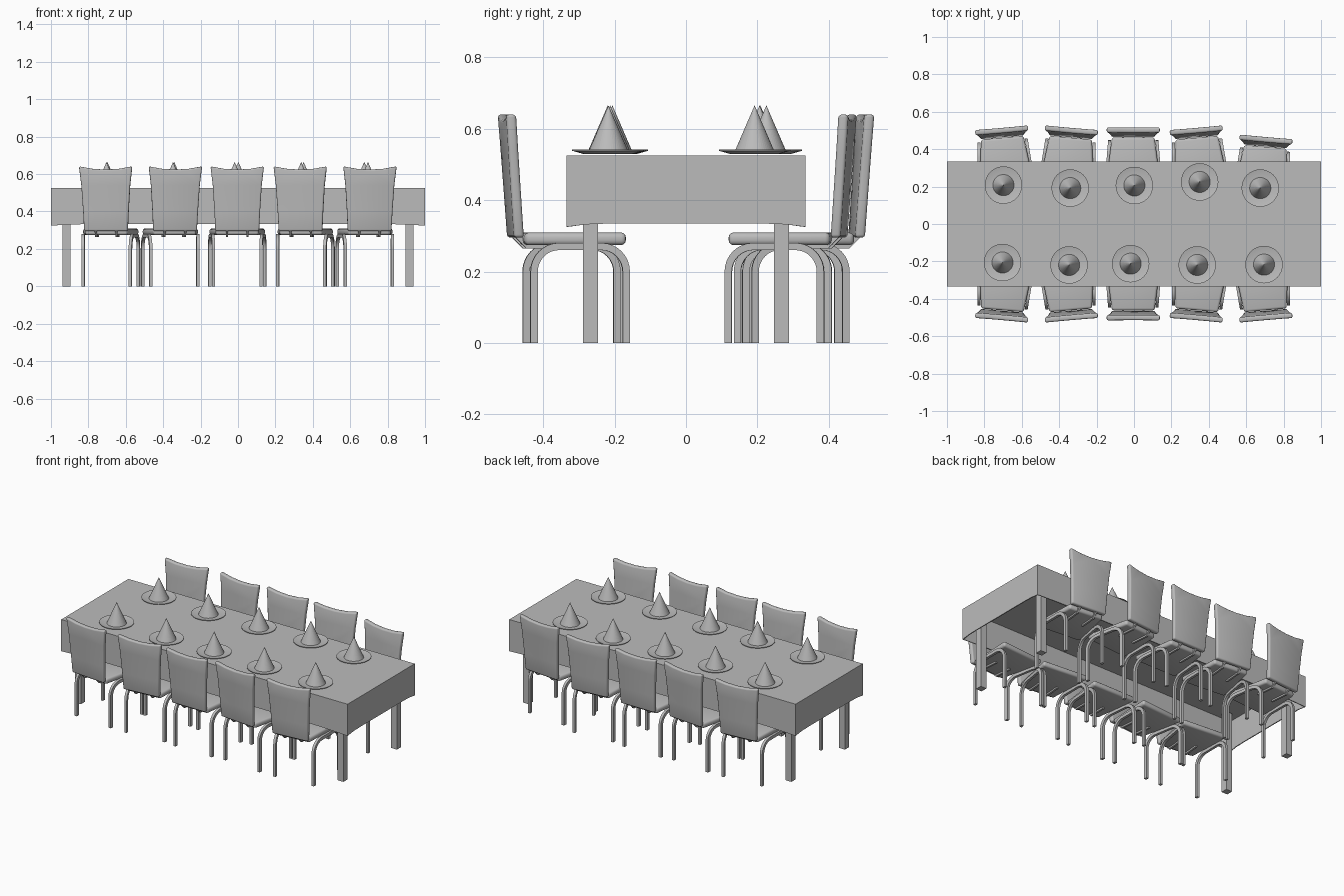
import bpy, bmesh
from math import sin, cos, pi, radians
from mathutils import Matrix, Vector

cube = bpy.data.objects.get("Cube")
if cube:
    bpy.data.objects.remove(cube, do_unlink=True)

grey = bpy.data.materials.new("plain grey")
grey.use_nodes = True
colour = (0.5, 0.5, 0.5, 1)
grey.diffuse_color = colour
grey.node_tree.nodes["Principled BSDF"].inputs["Base Color"].default_value = colour


def finish(name, bm, bevel=0):
    """Turn a bmesh into a mesh, rounding its edges when asked."""
    bmesh.ops.recalc_face_normals(bm, faces=bm.faces)
    if bevel:
        edges = [e for e in bm.edges if e.calc_face_angle(0) > 0.6]
        bmesh.ops.bevel(bm, geom=edges, offset=bevel, segments=3,
                        profile=0.5, affect='EDGES', clamp_overlap=True)
    mesh = bpy.data.meshes.new(name)
    bm.to_mesh(mesh)
    bm.free()
    mesh.materials.append(grey)
    return mesh


def place(name, mesh, matrix=Matrix(), smooth=True):
    obj = bpy.data.objects.new(name, mesh)
    bpy.context.collection.objects.link(obj)
    obj.matrix_world = matrix
    if smooth:
        bpy.ops.object.select_all(action='DESELECT')
        obj.select_set(True)
        bpy.context.view_layer.objects.active = obj
        bpy.ops.object.shade_smooth_by_angle(angle=radians(40))
    return obj


def prism(outline, low, high, to_point):
    """Extrude a 2D outline from low to high; to_point maps (u, v, w) to space."""
    bm = bmesh.new()
    a, b = [[bm.verts.new(to_point(u, v, w)) for u, v in outline] for w in (low, high)]
    bm.faces.new(a)
    bm.faces.new(b)
    for i in range(len(a)):
        j = (i + 1) % len(a)
        bm.faces.new((a[i], a[j], b[j], b[i]))
    return bm


def box(sx, sy, z0, z1):
    half = [(-sx, -sy), (sx, -sy), (sx, sy), (-sx, sy)]
    return prism(half, z0, z1, lambda u, v, w: (u, v, w))


def lathe(profile, sides):
    """Spin (radius, z) points around z."""
    bm = bmesh.new()
    verts = [bm.verts.new((r, 0, z)) for r, z in profile]
    edges = [bm.edges.new(pair) for pair in zip(verts, verts[1:])]
    bmesh.ops.spin(bm, geom=verts + edges, cent=(0, 0, 0), axis=(0, 0, 1),
                   angle=2 * pi, steps=sides)
    bmesh.ops.remove_doubles(bm, verts=bm.verts, dist=0.0001)
    return bm


# Tablecloth: open shell with gently arched hems
LENGTH, WIDTH, TOP, HEM = 1.0, 0.335, 0.525, 0.325
corners = [Vector(c) for c in ((-LENGTH, -WIDTH), (LENGTH, -WIDTH), (LENGTH, WIDTH), (-LENGTH, WIDTH))]
bm = bmesh.new()
upper, lower = [], []
STEPS = 12
for k in range(4):
    for i in range(STEPS):
        t = i / STEPS
        x, y = corners[k].lerp(corners[(k + 1) % 4], t)
        upper.append(bm.verts.new((x, y, TOP)))
        lower.append(bm.verts.new((x, y, HEM + 0.009 * min(1, 3 * sin(pi * t)))))
bm.faces.new(upper)
for i in range(len(upper)):
    j = (i + 1) % len(upper)
    bm.faces.new((lower[i], lower[j], upper[j], upper[i]))
cloth = place("tablecloth", finish("tablecloth", bm), smooth=False)
shell = cloth.modifiers.new("thickness", 'SOLIDIFY')
shell.thickness = 0.006
shell.offset = -1

# Table legs
leg_mesh = finish("table_leg", box(0.021, 0.021, 0, TOP - 0.01))
for sx in (-1, 1):
    for sy in (-1, 1):
        place("table_leg", leg_mesh, Matrix.Translation((sx * 0.917, sy * 0.267, 0)), False)

# Chair seat: wider at the front (-y)
seat_outline = [(-0.15, -0.122), (0.15, -0.122), (0.114, 0.16), (-0.114, 0.16)]
seat = finish("seat", prism(seat_outline, 0.274, 0.309, lambda u, v, w: (u, v, w)), 0.013)

# Chair back: flared panel with a dipped top, leaning backwards
side = [(0.117, 0.295), (0.122, 0.4), (0.131, 0.54), (0.143, 0.641), (0.07, 0.628)]
back_outline = side + [(0, 0.624)] + [(-x, z) for x, z in reversed(side)]
backrest = finish("backrest", prism(back_outline, 0.162, 0.19,
                                    lambda u, v, w: (u, w + 0.07 * (v - 0.295), v)), 0.009)


# Chair side frame: one bent bar forming front and back legs
def arch(front, back, top, radius, steps=8):
    pts = [(front, 0)]
    for c, start in ((front + radius, pi), (back - radius, pi / 2)):
        for i in range(steps + 1):
            a = start - i / steps * pi / 2
            pts.append((c + radius * cos(a), top - radius + radius * sin(a)))
    return pts + [(back, 0)]


bar_outline = arch(-0.132, 0.145, 0.28, 0.08) + arch(-0.112, 0.125, 0.26, 0.06)[::-1]
frames = [finish("leg_frame", prism(bar_outline, -0.008, 0.008,
                                    lambda u, v, w: (s * (0.138 - 0.08 * u + w), u, v)))
          for s in (-1, 1)]

# Bracket rods joining seat and back
rod_outline = [(0.04, 0.264), (0.15, 0.264), (0.185, 0.3), (0.17, 0.305), (0.145, 0.275), (0.04, 0.275)]
rods = [finish("back_bracket", prism(rod_outline, s * 0.055 - 0.006, s * 0.055 + 0.006,
                                     lambda u, v, w: (w, u, v))) for s in (-1, 1)]

# Place settings: shallow plate and folded napkin cone
plate = finish("plate", lathe([(0, 0.529), (0.068, 0.529), (0.1, 0.538), (0.1, 0.541),
                               (0.068, 0.534), (0, 0.534)], 32))
napkin = finish("napkin", lathe([(0, 0.533), (0.057, 0.533), (0, 0.665)], 48))

# Rows of chairs and settings: x, back y, turn, plate positions
rows = [(-0.69, 0.302, 5, (-0.698, 0.208), (-0.703, -0.206)),
        (-0.352, 0.302, -5, (-0.341, 0.192), (-0.347, -0.219)),
        (-0.004, 0.303, 0, (0.002, 0.206), (-0.018, -0.212)),
        (0.35, 0.302, 5, (0.351, 0.225), (0.338, -0.219)),
        (0.688, 0.253, -5, (0.675, 0.192), (0.695, -0.217))]
for x, y, turn, back_plate, front_plate in rows:
    for pos, angle in (((x, y, 0), turn), ((x, -0.302, 0), 180 - turn)):
        m = Matrix.Translation(pos) @ Matrix.Rotation(radians(angle), 4, 'Z')
        for mesh in [seat, backrest] + frames + rods:
            place(mesh.name.split(".")[0], mesh, m)
    for px, py in (back_plate, front_plate):
        m = Matrix.Translation((px, py, 0))
        place("plate", plate, m)
        place("napkin", napkin, m, False)
